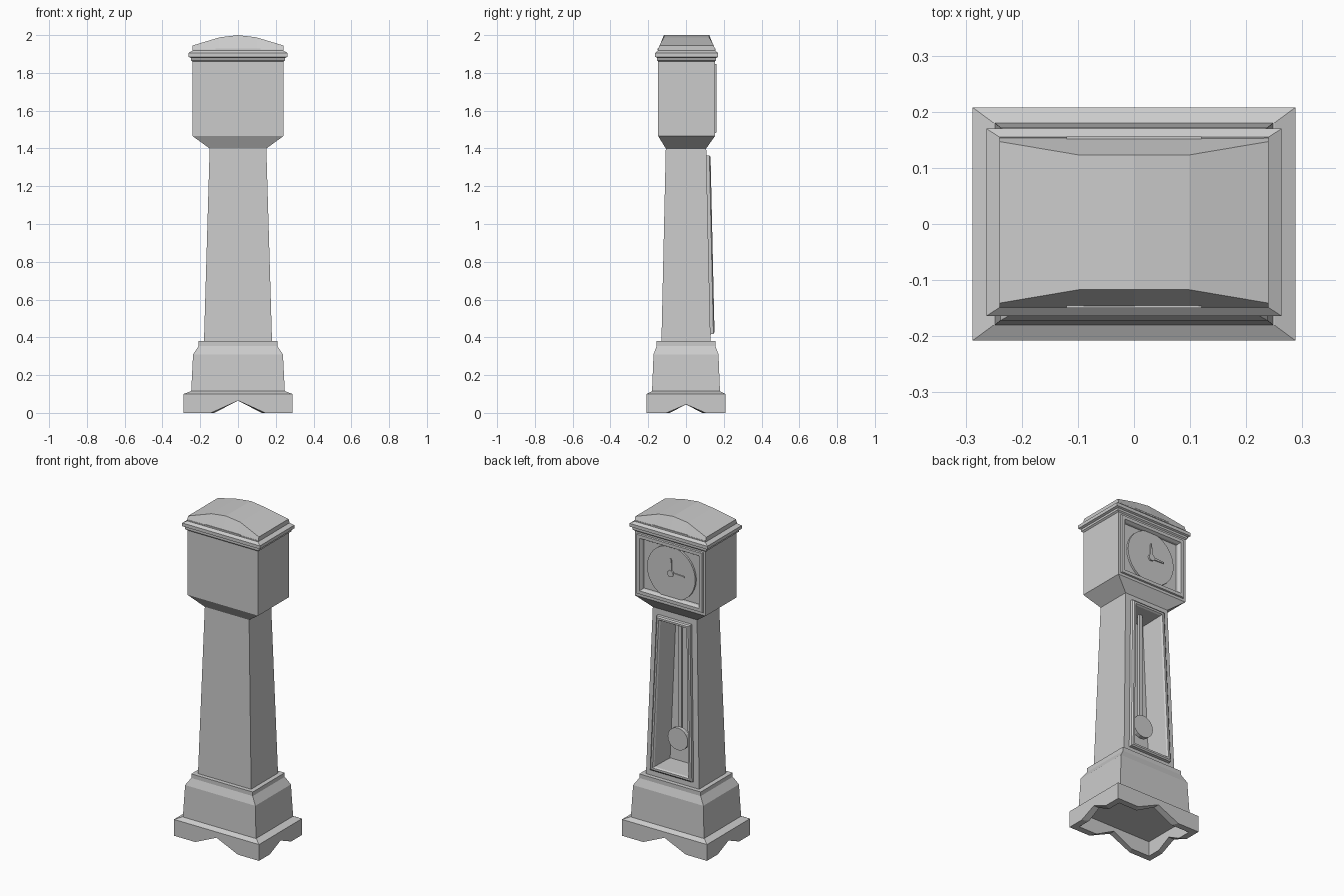
import bpy, bmesh, math
from mathutils import Matrix

if "Cube" in bpy.data.objects:
    bpy.data.objects.remove(bpy.data.objects["Cube"])


def finish(name, bm):
    bmesh.ops.recalc_face_normals(bm, faces=bm.faces[:])
    me = bpy.data.meshes.new(name)
    bm.to_mesh(me)
    bm.free()
    ob = bpy.data.objects.new(name, me)
    bpy.context.collection.objects.link(ob)
    return ob


def loft(rings):
    """Skin closed rings of equal point count, capping both ends."""
    bm = bmesh.new()
    vs = [[bm.verts.new(p) for p in r] for r in rings]
    n = len(rings[0])
    for a, b in zip(vs, vs[1:]):
        for i in range(n):
            j = (i + 1) % n
            bm.faces.new((a[i], a[j], b[j], b[i]))
    bm.faces.new(vs[0])
    bm.faces.new(vs[-1])
    bmesh.ops.recalc_face_normals(bm, faces=bm.faces[:])
    bm.normal_update()
    return bm


def rect(hx, hy, z, yc=0.0):
    return [(sx * hx, yc + sy * hy, z) for sx, sy in ((-1, -1), (1, -1), (1, 1), (-1, 1))]


def frame_face(bm, steps):
    """Inset then push the big +y face for each (inset, depth) step."""
    f = max(bm.faces, key=lambda f: f.normal.y * f.calc_area())
    for inset, depth in steps:
        bmesh.ops.inset_region(bm, faces=[f], thickness=inset, use_even_offset=True)
        bm.normal_update()
        bmesh.ops.translate(bm, verts=f.verts[:], vec=f.normal * depth)
        bm.normal_update()


def box(name, x0, x1, y0, y1, z0, z1):
    return finish(name, loft([[(x0, y0, z), (x1, y0, z), (x1, y1, z), (x0, y1, z)] for z in (z0, z1)]))


def disc(name, r, y0, y1, z, n):
    bm = bmesh.new()
    mat = Matrix.Translation((0, (y0 + y1) / 2, z)) @ Matrix.Rotation(math.pi / 2, 4, 'X')
    bmesh.ops.create_cone(bm, cap_ends=True, segments=n, radius1=r, radius2=r,
                          depth=y1 - y0, matrix=mat)
    return finish(name, bm)


# Plinth: notched bottom edge, hollow underneath
def plinth_ring(hx, hy, z, nx=0.0, ny=0.0):
    pts = []
    cs = rect(hx, hy, z)
    for i in range(4):
        a, b = cs[i], cs[(i + 1) % 4]
        for t in (0, .25, .5, .75):
            lift = (ny if i % 2 else nx) if t == .5 else 0
            pts.append((a[0] + (b[0] - a[0]) * t, a[1] + (b[1] - a[1]) * t, z + lift))
    return pts


finish("plinth", loft([
    plinth_ring(.25, .17, .09), plinth_ring(.25, .17, 0, .065, .045),
    plinth_ring(.288, .208, 0, .065, .045), plinth_ring(.288, .208, .10),
    plinth_ring(.25, .18, .115)]))

# Base with sloped shoulder
finish("base", loft([rect(.248, .18, .108), rect(.238, .172, .31),
                     rect(.208, .155, .355), rect(.208, .155, .38)]))

# Tapered trunk with raised door frame and deep opening
trunk = loft([rect(.18, .13, .38), rect(.15, .107, 1.40)])
frame_face(trunk, [(.036, 0), (.002, .016), (.008, .006), (.011, 0), (.006, -.01), (.001, -.15)])
finish("trunk", trunk)

# Hood with flared neck and framed dial recess
hood = loft([rect(.15, .107, 1.40), rect(.24, .15, 1.465, .003), rect(.24, .15, 1.865, .003)])
frame_face(hood, [(.016, 0), (.003, .008), (.02, 0), (.009, -.015), (.001, -.014)])
finish("hood", hood)

# Cornice mouldings
finish("cornice", loft([rect(x, y, z, .003) for x, y, z in (
    (.24, .15, 1.86), (.25, .157, 1.867), (.25, .157, 1.88), (.263, .167, 1.885),
    (.263, .167, 1.905), (.24, .152, 1.918), (.24, .152, 1.925))]))

# Arched roof with sloping gables
roof = []
for x, z, y in ((-.24, 1.945, .144), (-.098, 1.988, .12), (0, 2.0, .12),
                (.098, 1.988, .12), (.24, 1.945, .144)):
    roof.append([(x, .003 - .152, 1.92), (x, .003 - y, z), (x, .003 + y, z), (x, .003 + .152, 1.92)])
finish("roof", loft(roof))
box("gable_panel", -.12, .12, -.15, .156, 1.92, 1.928)

# Dial and hands
disc("dial", .163, .125, .144, 1.66, 32)
disc("hand_hub", .02, .14, .154, 1.66, 12)
for name, horizontal in (("hour_hand", False), ("minute_hand", True)):
    prof = [(-.008, 0), (.008, 0), (.004, .09), (-.004, .09)]
    ring = lambda y: [((-v if horizontal else u), y, 1.66 + (u if horizontal else v)) for u, v in prof]
    finish(name, loft([ring(.14), ring(.15)]))

# Pendulum
box("pendulum_rod", -.012, .012, .045, .06, .62, 1.36)
disc("pendulum_bob", .068, .055, .08, .62, 20)
